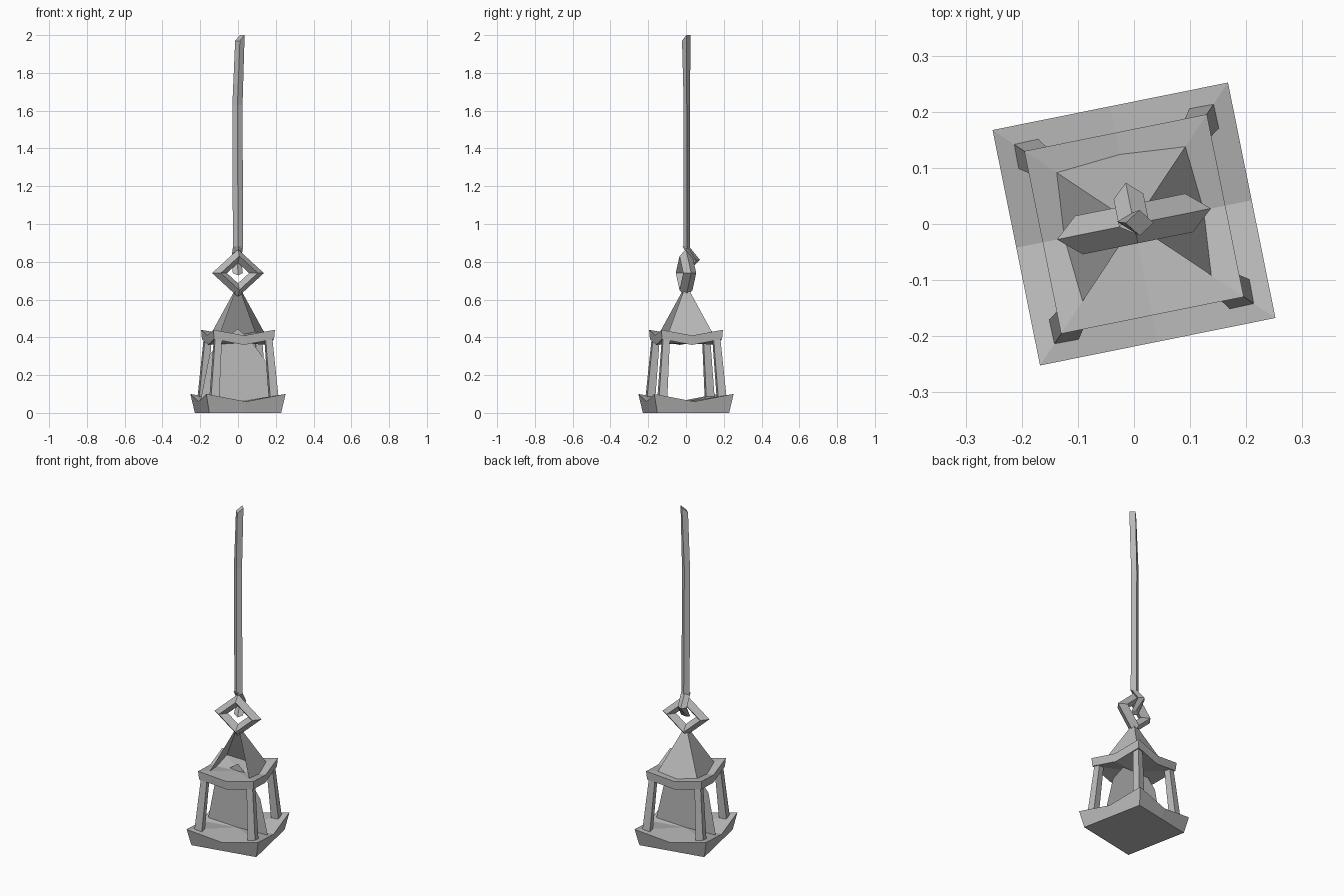
import bpy, bmesh
from math import radians
from mathutils import Matrix, Vector

cube = bpy.data.objects.get("Cube")
if cube:
    bpy.data.objects.remove(cube)

metal = bpy.data.materials.new("plain_grey")
metal.use_nodes = True
grey = (0.5, 0.5, 0.5, 1)
metal.diffuse_color = grey
metal.node_tree.nodes["Principled BSDF"].inputs["Base Color"].default_value = grey

TURN = Matrix.Rotation(radians(11.4), 4, "Z")
SIGNS = [(1, 1), (-1, 1), (-1, -1), (1, -1)]


def finish(name, bm, turn=True):
    bmesh.ops.recalc_face_normals(bm, faces=bm.faces)
    if turn:
        bm.transform(TURN)
    mesh = bpy.data.meshes.new(name)
    bm.to_mesh(mesh)
    bm.free()
    mesh.materials.append(metal)
    obj = bpy.data.objects.new(name, mesh)
    bpy.context.collection.objects.link(obj)
    return obj


def loft(name, sections, turn=True):
    """Skin a list of cross-sections and cap both ends."""
    bm = bmesh.new()
    rings = [[bm.verts.new(p) for p in s] for s in sections]
    n = len(rings[0])
    for a, b in zip(rings, rings[1:]):
        for i in range(n):
            j = (i + 1) % n
            bm.faces.new((a[i], a[j], b[j], b[i]))
    bm.faces.new(rings[0])
    bm.faces.new(rings[-1])
    return finish(name, bm, turn)


def square(x, y, z, half):
    return [(x + half * sx, y + half * sy, z) for sx, sy in SIGNS]


def diamond(x, y, z, rx, ry, tilt=0):
    return [(x + rx, y, z + tilt), (x, y + ry, z + tilt),
            (x - rx, y, z - tilt), (x, y - ry, z - tilt)]


def sagging_slab(name, top, bottom):
    """Square slab; each side is (half width, corner z, mid-edge z, centre z)."""
    bm = bmesh.new()
    loops = []
    for half, z_corner, z_mid, z_centre in (top, bottom):
        loop = []
        for i, (sx, sy) in enumerate(SIGNS):
            nx, ny = SIGNS[(i + 1) % 4]
            loop.append(bm.verts.new((half * sx, half * sy, z_corner)))
            loop.append(bm.verts.new((half * (sx + nx) / 2, half * (sy + ny) / 2, z_mid)))
        centre = bm.verts.new((0, 0, z_centre))
        for i in range(8):
            bm.faces.new((loop[i], loop[(i + 1) % 8], centre))
        loops.append(loop)
    a, b = loops
    for i in range(8):
        j = (i + 1) % 8
        bm.faces.new((a[i], a[j], b[j], b[i]))
    return finish(name, bm)


# Tray with raised corners and the sagging plate under the roof
sagging_slab("base_tray", (0.214, 0.1, 0.06, 0.06), (0.194, 0, 0, 0))
sagging_slab("upper_plate", (0.166, 0.44, 0.41, 0.40), (0.162, 0.39, 0.36, 0.37))

# Four leaning corner posts
for i, (sx, sy) in enumerate(SIGNS):
    loft(f"corner_post_{i + 1}", [square(0.163 * sx, 0.163 * sy, 0.04, 0.023),
                                  square(0.135 * sx, 0.135 * sy, 0.41, 0.018)])

# Three-sided roof, open at the front
bm = bmesh.new()
rim = [bm.verts.new(p) for p in square(0, 0, 0.385, 0.137)]
apex = bm.verts.new((0, 0, 0.68))
for a, b in ((3, 0), (0, 1), (1, 2)):
    bm.faces.new((rim[a], rim[b], apex))
finish("roof", bm)

# Flat flame sheet standing in the middle
bm = bmesh.new()
outline = [(-0.2, 0.06), (0.2, 0.06), (0.15, 0.27), (0.07, 0.38),
           (0, 0.445), (-0.09, 0.38), (-0.15, 0.31)]
bm.faces.new([bm.verts.new((x, 0, z)) for x, z in outline])
finish("flame_sheet", bm, turn=False)

# Square chain link with a diamond section
bm = bmesh.new()
corners = []
for ux, uz in ((1, 0), (0, 1), (-1, 0), (0, -1)):
    corners.append([bm.verts.new((ux * r, y, 0.74 + uz * r * 0.9))
                    for r, y in ((0.14, 0), (0.1, 0.035), (0.06, 0), (0.1, -0.035))])
for i in range(4):
    a, b = corners[i], corners[(i + 1) % 4]
    for k in range(4):
        m = (k + 1) % 4
        bm.faces.new((a[k], a[m], b[m], b[k]))
finish("chain_link", bm)

# Hook passing behind the link and back through it
path = [Vector(p) for p in ((0, 0, 0.88), (0, 0.05, 0.81), (0, 0.005, 0.74))]
across = [Vector((0, 0.018, 0)), Vector((0, 0.025, 0)), Vector((0, 0.01, 0.012))]
side = Vector((0.027, 0, 0))
loft("rod_hook", [[p + side, p + v, p - side, p - v] for p, v in zip(path, across)])

# Long rod, bent and flared at its tip
loft("hanging_rod", [diamond(0, 0.004, 0.87, 0.027, 0.018),
                     diamond(-0.003, 0.004, 1.63, 0.027, 0.016),
                     diamond(0.01, 0.002, 1.985, 0.025, 0.023, 0.015)], turn=False)
